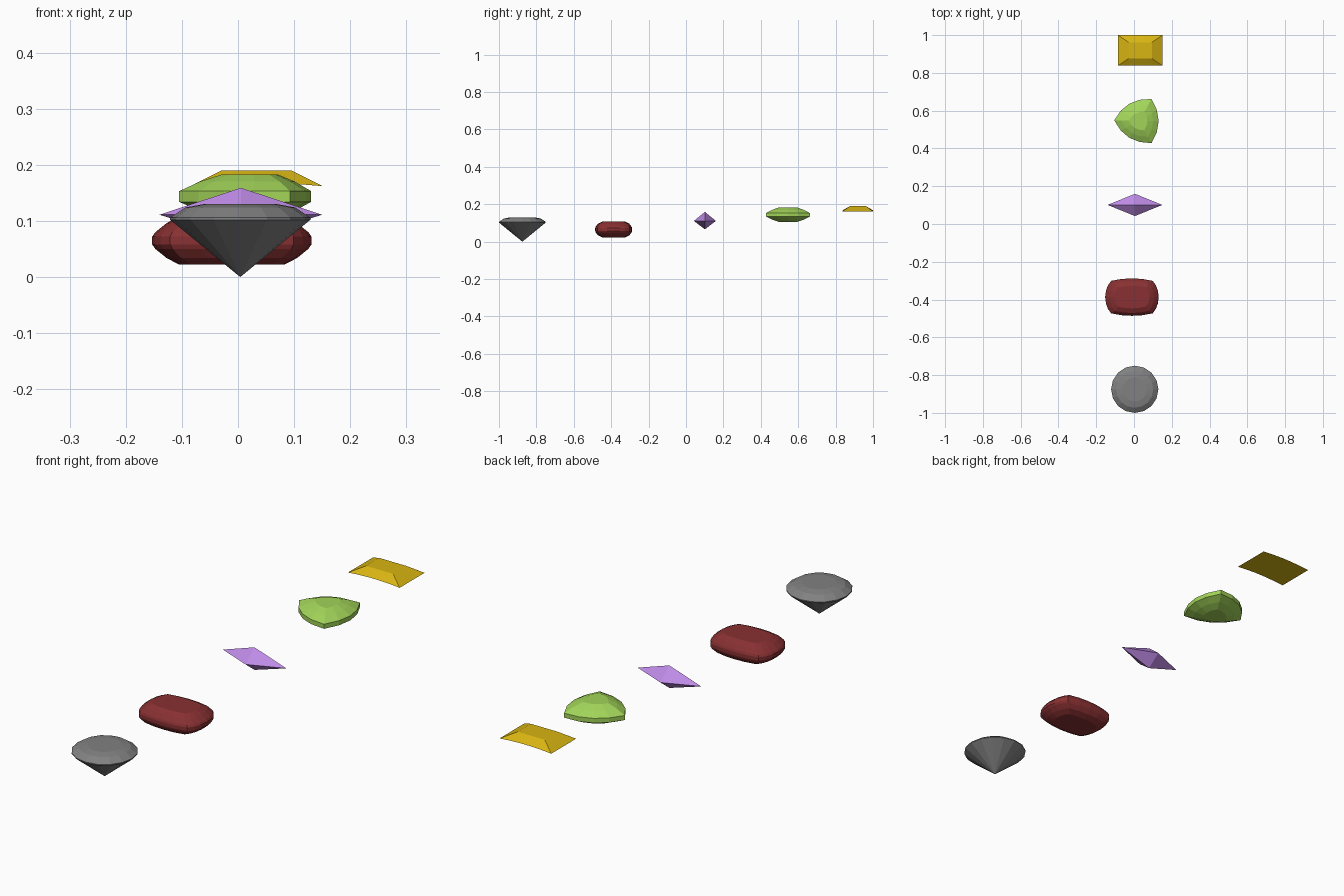
import bpy, math

if "Cube" in bpy.data.objects:
    bpy.data.objects.remove(bpy.data.objects["Cube"])


def material(name, rgb):
    m = bpy.data.materials.new(name)
    m.diffuse_color = (*rgb, 1)
    m.use_nodes = True
    m.node_tree.nodes["Principled BSDF"].inputs["Base Color"].default_value = m.diffuse_color
    return m


def gem(name, centre, rings, mat):
    """Loft closed rings of (x, y, z), bottom to top; a one-point ring is a tip."""
    verts, faces, ids = [], [], []
    for ring in rings:
        ids.append(list(range(len(verts), len(verts) + len(ring))))
        verts += ring
    for a, b in zip(ids, ids[1:]):
        n = max(len(a), len(b))
        for i in range(n):
            j = (i + 1) % n
            if len(a) == 1:
                faces.append((a[0], b[j], b[i]))
            elif len(b) == 1:
                faces.append((a[i], a[j], b[0]))
            else:
                faces.append((a[i], a[j], b[j], b[i]))
    if len(ids[0]) > 1:
        faces.append(ids[0][::-1])
    if len(ids[-1]) > 1:
        faces.append(ids[-1])
    me = bpy.data.meshes.new(name)
    me.from_pydata(verts, [], faces)
    me.materials.append(mat)
    ob = bpy.data.objects.new(name, me)
    ob.location = (*centre, 0)
    bpy.context.collection.objects.link(ob)
    return ob


def scaled(outline, sx, sy, z):
    return [(x * sx, y * sy, z) for x, y in outline]


# Round brilliant: faceted cone below, low crown above
circle = [(math.cos(i * math.tau / 16), math.sin(i * math.tau / 16)) for i in range(16)]
gem("round_gem", (0.004, -0.875),
    [[(0, 0, 0)]] + [scaled(circle, r, r, z) for r, z in
                     ((0.125, 0.102), (0.125, 0.106), (0.098, 0.124), (0.065, 0.130))],
    material("grey", (0.22, 0.22, 0.22)))

# Cushion: rounded rectangle outline, bulging sides
quarter = [(0.142, 0.0), (0.137, 0.035), (0.127, 0.062), (0.110, 0.086), (0.055, 0.096), (0.0, 0.099)]
half = quarter + [(-x, y) for x, y in quarter[-2::-1]]
cushion = half + [(x, -y) for x, y in half[-2:0:-1]]
gem("cushion_gem", (-0.011, -0.387),
    [scaled(cushion, sx, sy, z) for sx, sy, z in
     ((0.66, 0.60, 0.022), (0.82, 0.85, 0.034), (0.96, 0.97, 0.050), (1, 1, 0.058),
      (1, 1, 0.072), (0.96, 0.97, 0.080), (0.82, 0.85, 0.096), (0.66, 0.60, 0.108))],
    material("dark red", (0.25, 0.030, 0.032)))

# Stretched octahedron
diamond = [(0.145, 0), (0, 0.059), (-0.145, 0), (0, -0.059)]
gem("kite_gem", (0.005, 0.101),
    [[(0, 0, 0.066)], scaled(diamond, 1, 1, 0.111), [(0, 0, 0.159)]],
    material("violet", (0.52, 0.26, 0.80)))

# Trillion: three corners joined by bowed sides
corners = [(0.093, -0.117), (0.093, 0.117), (-0.105, 0.004)]
trillion = []
for k in range(3):
    (ax, ay), (bx, by) = corners[k], corners[(k + 1) % 3]
    nx, ny = by - ay, ax - bx
    for s in range(4):
        t = s / 4
        bow = 0.16 * 4 * t * (1 - t)
        trillion.append((ax + (bx - ax) * t + nx * bow, ay + (by - ay) * t + ny * bow))
trillion = [(x - 0.027, y) for x, y in trillion]
gem("trillion_gem", (0.027, 0.545),
    [scaled(trillion, s, s, z) for s, z in
     ((0.42, 0.106), (0.72, 0.118), (1, 0.134), (1, 0.153), (0.72, 0.170), (0.42, 0.183))],
    material("lime green", (0.36, 0.66, 0.10)))

# Thin rectangular step cut with a gently arched underside
us = [-1, -0.6, -0.2, 0.2, 0.6, 1]


def arch(u):
    return 0.162 + 0.006 * (1 - u * u)


edge = [(u, -1) for u in us] + [(u, 1) for u in us[::-1]]
base = [(0.118 * u, 0.081 * v, arch(u)) for u, v in edge]
table = [(0.062 * u, 0.043 * v, 0.190) for u, v in edge]
gem("rectangle_gem", (0.033, 0.919), [base, table], material("gold", (0.69, 0.46, 0.006)))
